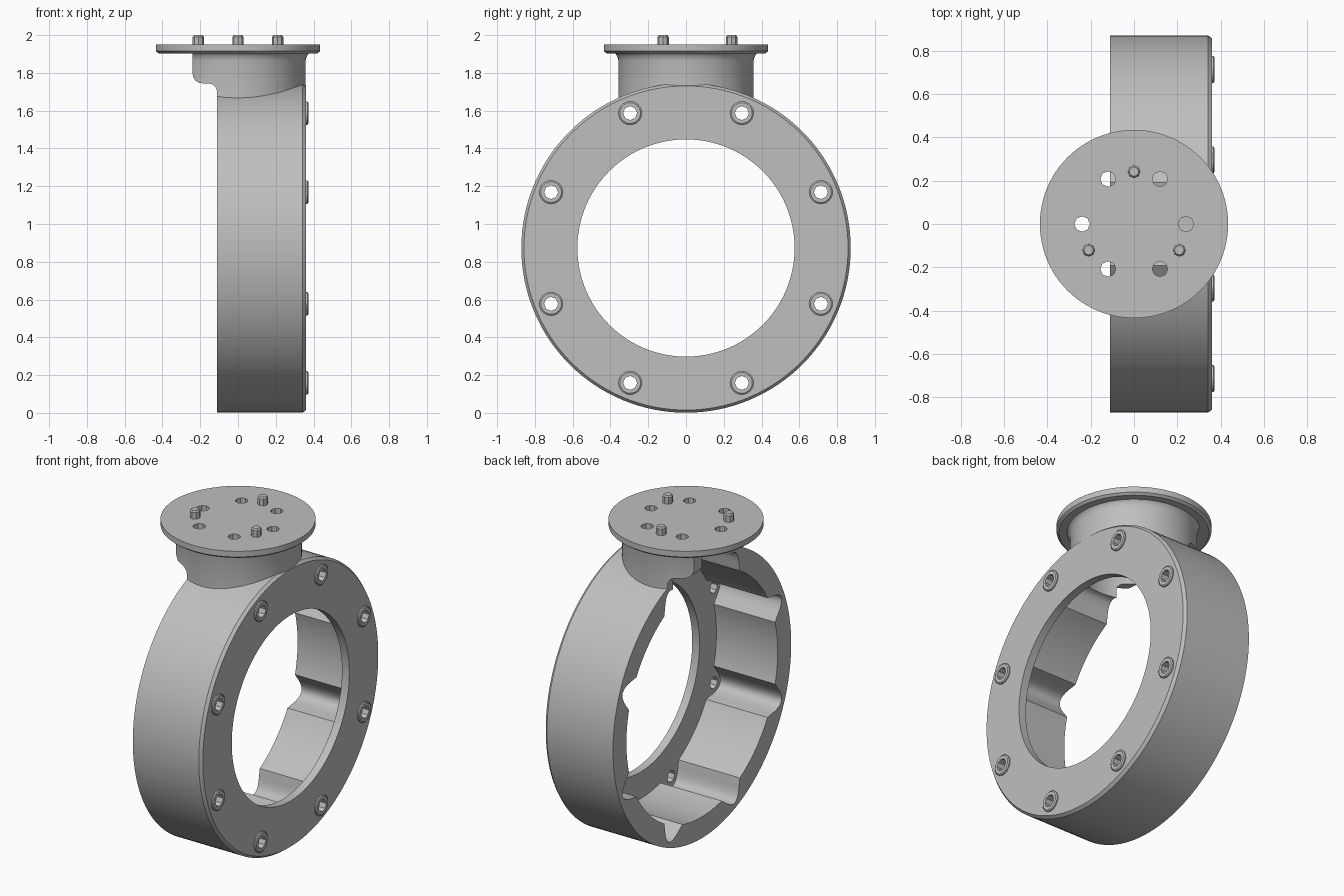
import bpy, bmesh
from math import sin, cos, pi, radians

if "Cube" in bpy.data.objects:
    bpy.data.objects.remove(bpy.data.objects["Cube"])

RING_Z = 0.873          # height of the ring axis
WALL_X, FACE_X = -0.11, 0.36

metal = bpy.data.materials.new("grey_metal")
metal.use_nodes = True
GREY = (0.52, 0.52, 0.52, 1)
metal.diffuse_color = GREY
metal.node_tree.nodes["Principled BSDF"].inputs["Base Color"].default_value = GREY


def along_x(a, b, h):
    return (h, a, RING_Z + b)


def along_y(a, b, h):
    return (a, h, b)


def along_z(a, b, h):
    return (a, b, h)


def circle(r, n, centre=(0, 0), turn=0):
    return [(centre[0] + r * cos(2 * pi * i / n + turn),
             centre[1] + r * sin(2 * pi * i / n + turn)) for i in range(n)]


def loft(bm, sections, place):
    """Closed solid through a list of (outline, height) sections."""
    rings = [[bm.verts.new(place(a, b, h)) for a, b in outline] for outline, h in sections]
    n = len(rings[0])
    for low, high in zip(rings, rings[1:]):
        for i in range(n):
            j = (i + 1) % n
            bm.faces.new((low[i], low[j], high[j], high[i]))
    bm.faces.new(rings[0][::-1])
    bm.faces.new(rings[-1])


def make(name, solids, place):
    bm = bmesh.new()
    for sections in solids:
        loft(bm, sections, place)
    bmesh.ops.recalc_face_normals(bm, faces=bm.faces)
    mesh = bpy.data.meshes.new(name)
    bm.to_mesh(mesh)
    bm.free()
    mesh.materials.append(metal)
    obj = bpy.data.objects.new(name, mesh)
    bpy.context.scene.collection.objects.link(obj)
    return obj


def turned(profile, n, centre=(0, 0), turn=0):
    return [(circle(r, n, centre, turn), h) for r, h in profile]


def combine(target, tool, operation):
    """Apply a boolean and discard the tool."""
    tool.hide_render = True
    mod = target.modifiers.new("cut", "BOOLEAN")
    mod.object, mod.operation, mod.solver = tool, operation, "EXACT"
    graph = bpy.context.evaluated_depsgraph_get()
    mesh = bpy.data.meshes.new_from_object(target.evaluated_get(graph))
    target.modifiers.clear()
    target.data = mesh
    bpy.data.objects.remove(tool)


# Ring body with a chamfered front edge
housing = make("ring_housing", [turned(
    [(0.872, WALL_X), (0.872, 0.342), (0.858, FACE_X)], 128)], along_x)

# Neck rising from the ring, flared under the flange
neck = make("neck", [turned(
    [(0.358, 1.6), (0.358, 1.865), (0.363, 1.885), (0.372, 1.9), (0.385, 1.91)], 96)], along_z)
combine(housing, neck, "UNION")

# Raised pads around the bolt holes
bolts = circle(0.773, 8, turn=pi / 8)
pads = make("bolt_pads", [turned([(0.062, 0.33), (0.062, 0.367), (0.055, 0.372)], 24, c)
                          for c in bolts], along_x)
combine(housing, pads, "UNION")

# Back of the neck trimmed flat, with a rounded lower corner and a fillet
R = 0.05
arc = [radians(15 * i) for i in range(7)]
trim = [(-0.7, 1.2), (WALL_X, 1.2)]
trim += [(WALL_X - R + R * cos(t), 1.695 + R * sin(t)) for t in arc]
trim += [(-0.19 - R * sin(t), 1.795 - R * cos(t)) for t in arc]
trim += [(-0.24, 2.1), (-0.7, 2.1)]
combine(housing, make("neck_trim", [[(trim, -0.6), (trim, 0.6)]], along_y), "DIFFERENCE")


# Pocket with a groove at each bolt
def pocket_radius(angle):
    offset = (angle % 45) - 22.5
    t = min(abs(offset) / 7.5, 1)
    return 0.74 + 0.1 * max(0, 0.5 + 0.5 * cos(pi * t)) ** 0.6


pocket = [(pocket_radius(d) * cos(radians(d)), pocket_radius(d) * sin(radians(d)))
          for d in (i * 1.25 for i in range(288))]
combine(housing, make("pocket", [[(pocket, -0.6), (pocket, 0.31)]], along_x), "DIFFERENCE")

# Window through the front face, bore of the neck, and bolt holes
combine(housing, make("window", [turned([(0.575, 0.2), (0.575, 0.5)], 96)], along_x), "DIFFERENCE")
combine(housing, make("bore", [turned([(0.305, 1.2), (0.305, 2.1)], 96)], along_z), "DIFFERENCE")
combine(housing, make("bolt_holes", [turned([(0.037, 0.2), (0.037, 0.5)], 8, c)
                                     for c in bolts], along_x), "DIFFERENCE")

# Round mounting flange with six holes
flange = make("mounting_flange", [turned(
    [(0.42, 1.903), (0.435, 1.915), (0.435, 1.95)], 96)], along_z)
combine(flange, make("flange_holes", [turned([(0.036, 1.8), (0.036, 2.1)], 8, c)
                                      for c in circle(0.24, 6)], along_z), "DIFFERENCE")

# Three locating pins
pins = make("locating_pins", [turned([(0.03, 1.93), (0.03, 1.99), (0.022, 2.0)], 8, c)
                              for c in circle(0.242, 3, turn=pi / 2)], along_z)

# Smooth curved walls, keep the edges sharp
for obj in (housing, flange, pins):
    bpy.ops.object.select_all(action="DESELECT")
    obj.select_set(True)
    bpy.context.view_layer.objects.active = obj
    bpy.ops.object.shade_smooth_by_angle(angle=radians(30))
